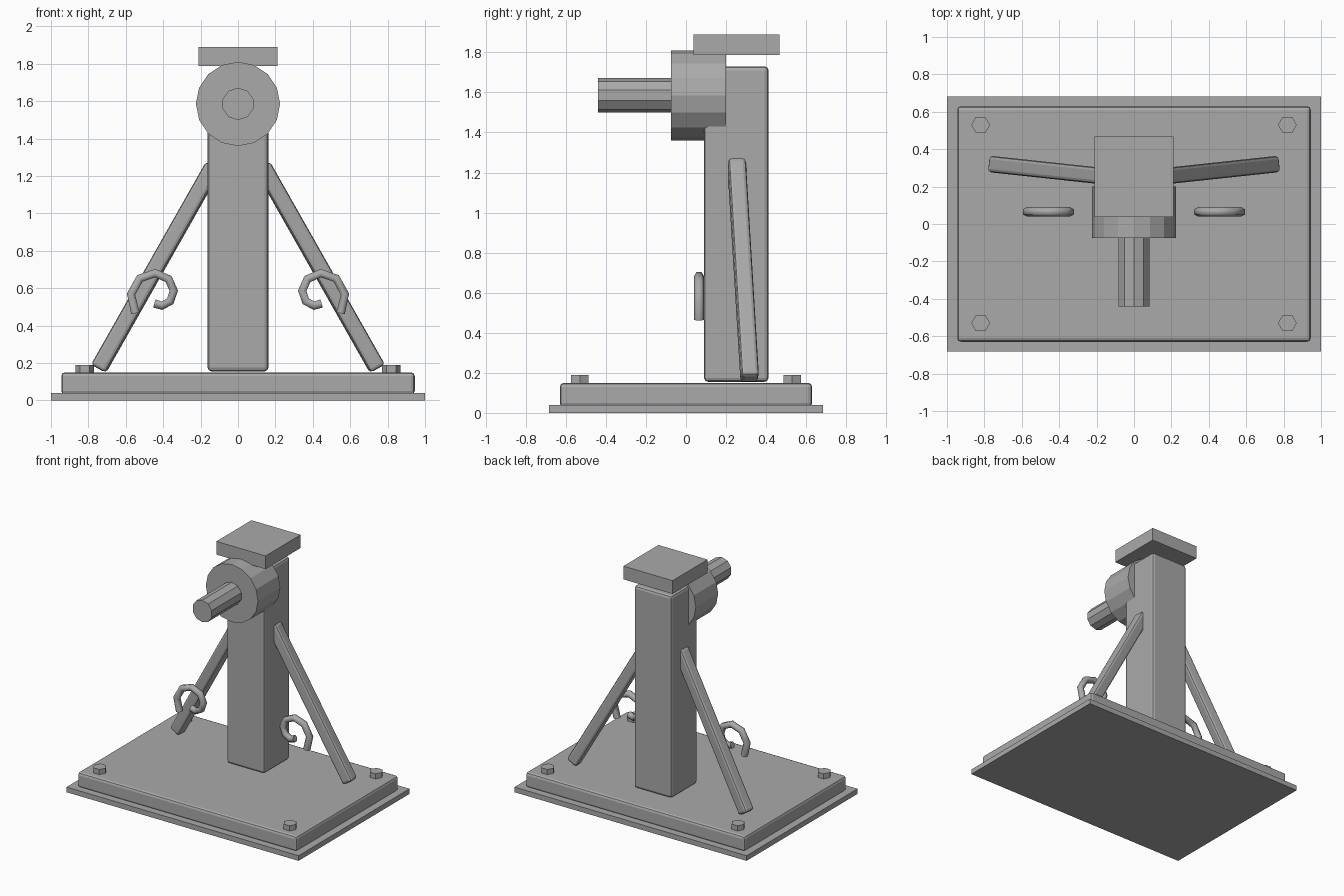
import bpy
import math
from mathutils import Vector

if "Cube" in bpy.data.objects:
    bpy.data.objects.remove(bpy.data.objects["Cube"], do_unlink=True)

grey = bpy.data.materials.new("plain_grey")
grey.use_nodes = True
COLOUR = (0.4, 0.4, 0.4, 1)
grey.diffuse_color = COLOUR
grey.node_tree.nodes["Principled BSDF"].inputs["Base Color"].default_value = COLOUR


def finish(name, bevel=0, segments=2):
    ob = bpy.context.object
    ob.name = name
    ob.data.materials.append(grey)
    if bevel:
        mod = ob.modifiers.new("Rounded edges", 'BEVEL')
        mod.width = bevel
        mod.segments = segments
    return ob


def box(name, low, high, bevel=0):
    low, high = Vector(low), Vector(high)
    bpy.ops.mesh.primitive_cube_add(size=1, location=(low + high) / 2)
    bpy.context.object.scale = high - low
    bpy.ops.object.transform_apply(location=False, rotation=False, scale=True)
    return finish(name, bevel)


def cylinder(name, sides, radius, depth, location, rotation=(0, 0, 0)):
    bpy.ops.mesh.primitive_cylinder_add(vertices=sides, radius=radius, depth=depth,
                                        location=location, rotation=rotation)
    return finish(name)


def beam(name, start, end, width, bevel):
    start, end = Vector(start), Vector(end)
    along = end - start
    bpy.ops.mesh.primitive_cube_add(size=1, location=(start + end) / 2)
    ob = bpy.context.object
    ob.scale = (width, width, along.length)
    bpy.ops.object.transform_apply(location=False, rotation=False, scale=True)
    ob.rotation_euler = along.to_track_quat('Z', 'Y').to_euler()
    return finish(name, bevel)


def scroll(name, side):
    # Spiral hook in the xz plane, swept with a coarse round section
    curve = bpy.data.curves.new(name, 'CURVE')
    curve.dimensions = '3D'
    curve.bevel_depth = 0.026
    curve.bevel_resolution = 1
    curve.use_fill_caps = True
    steps = 8
    spline = curve.splines.new('POLY')
    spline.points.add(steps)
    for i, point in enumerate(spline.points):
        t = i / steps
        angle = math.radians(-40 + 330 * t)
        r = 0.155 - 0.105 * t
        point.co = (side * (0.43 + r * math.cos(angle)), 0.065,
                    0.565 + r * math.sin(angle), 1)
    ob = bpy.data.objects.new(name, curve)
    bpy.context.collection.objects.link(ob)
    bpy.ops.object.select_all(action='DESELECT')
    ob.select_set(True)
    bpy.context.view_layer.objects.active = ob
    bpy.ops.object.convert(target='MESH')
    bpy.context.object.data.materials.clear()
    return finish(name)


# Base
box("base_flange", (-1, -0.683, 0), (1, 0.683, 0.04))
box("base_slab", (-0.945, -0.63, 0.03), (0.945, 0.63, 0.15), 0.02)

# Column and top plate
box("column", (-0.162, 0.09, 0.155), (0.162, 0.412, 1.73), 0.02)
box("top_plate", (-0.212, 0.037, 1.787), (0.212, 0.468, 1.89))

# Drum and shaft pointing to the front
turn = (math.pi / 2, 0, 0)
cylinder("drum", 16, 0.225, 0.275, (0, 0.0625, 1.585), turn)
cylinder("shaft", 10, 0.086, 0.38, (0, -0.25, 1.585), turn)

# Mirrored braces, scrolls and bolts
for side, label in ((1, "left"), (-1, "right")):
    beam(label + "_brace", (side * 0.745, 0.318, 0.17),
         (side * 0.13, 0.252, 1.255), 0.088, 0.018)
    scroll(label + "_scroll", side)
    for y, place in ((-0.53, "front"), (0.53, "back")):
        cylinder(f"{place}_{label}_bolt", 6, 0.05, 0.05,
                 (side * 0.82, y, 0.165), (0, 0, math.pi / 2))
